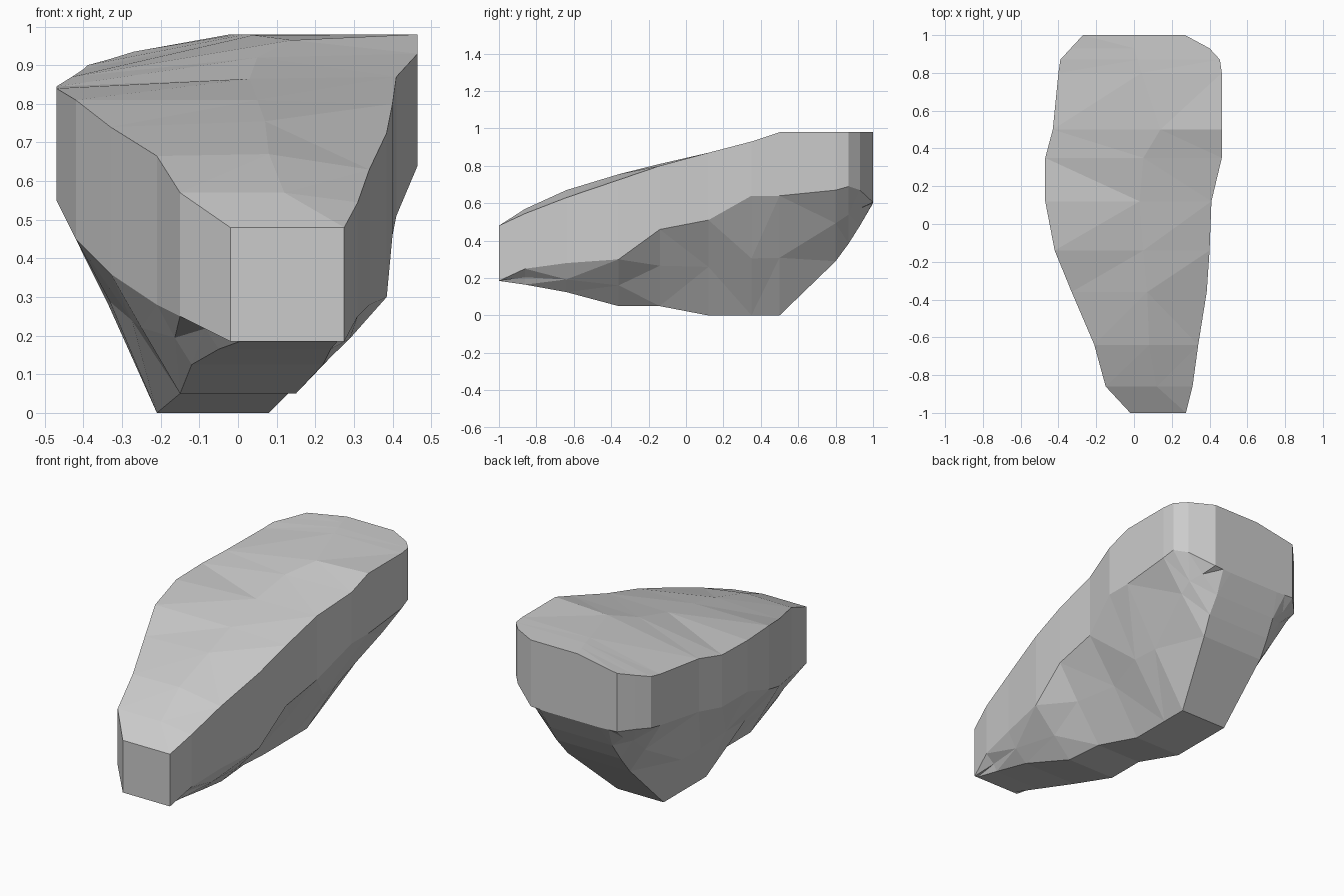
import bpy, bmesh, random
random.seed(4)

# Cross-sections front to back:
# y | left x, top z, wall-foot z | ridge x, z | right x, top z, wall-foot z | underside left x, right x, z
sections = [
    (-1.00, -.02, .48, .185, .13, .48, .275, .48, .185, .03, .24, .185),
    (-.86, -.15, .57, .25, .12, .57, .31, .545, .25, -.05, .24, .165),
    (-.64, -.21, .665, .28, .08, .67, .34, .63, .28, -.12, .22, .125),
    (-.36, -.33, .74, .36, .07, .755, .385, .725, .30, -.15, .15, .05),
    (-.14, -.42, .81, .45, .05, .81, .40, .80, .46, -.15, .13, .05),
    (.12, -.47, .84, .55, .03, .865, .41, .87, .51, -.21, .08, 0),
    (.35, -.47, .845, .55, .05, .92, .465, .93, .64, -.21, .08, 0),
    (.50, -.43, .87, .57, .14, .965, .465, .98, .64, -.21, .08, 0),
    (.80, -.40, .89, .60, .04, .978, .465, .98, .67, -.21, .18, .29),
    (.87, -.39, .90, .61, .02, .98, .455, .98, .69, -.20, .20, .385),
    (.93, -.335, .915, .61, .0, .98, .40, .98, .67, -.19, .20, .48),
    (1.00, -.27, .935, .605, -.02, .98, .27, .98, .605, -.16, .16, .60),
]

bm = bmesh.new()
rings = []
for i, (y, xl, tl, wl, xm, zm, xr, tr, wr, bl, br, zb) in enumerate(sections):
    j = 0 if i in (0, len(sections) - 1) else .018
    k = lambda: random.uniform(-j, j)
    pts = [(xl, tl), (xm, zm), (xr, tr), (xr, wr),
           ((xr + br) / 2 + k(), (wr + zb) / 2 + k()),
           (br, zb), (bl, zb),
           ((xl + bl) / 2 + k(), (wl + zb) / 2 + k()), (xl, wl)]
    rings.append([bm.verts.new((x, y, z)) for x, z in pts])

# Skin of the boulder
for a, b in zip(rings, rings[1:]):
    n = len(a)
    for i in range(n):
        bm.faces.new((a[i], a[(i + 1) % n], b[(i + 1) % n], b[i]))
bm.faces.new(rings[0])
bm.faces.new(rings[-1])

# Chipped, faceted surface
bmesh.ops.remove_doubles(bm, verts=bm.verts, dist=.001)
bmesh.ops.triangulate(bm, faces=bm.faces)
bmesh.ops.recalc_face_normals(bm, faces=bm.faces)

mesh = bpy.data.meshes.new("boulder")
bm.to_mesh(mesh)
bm.free()
bpy.context.collection.objects.link(bpy.data.objects.new("boulder", mesh))
